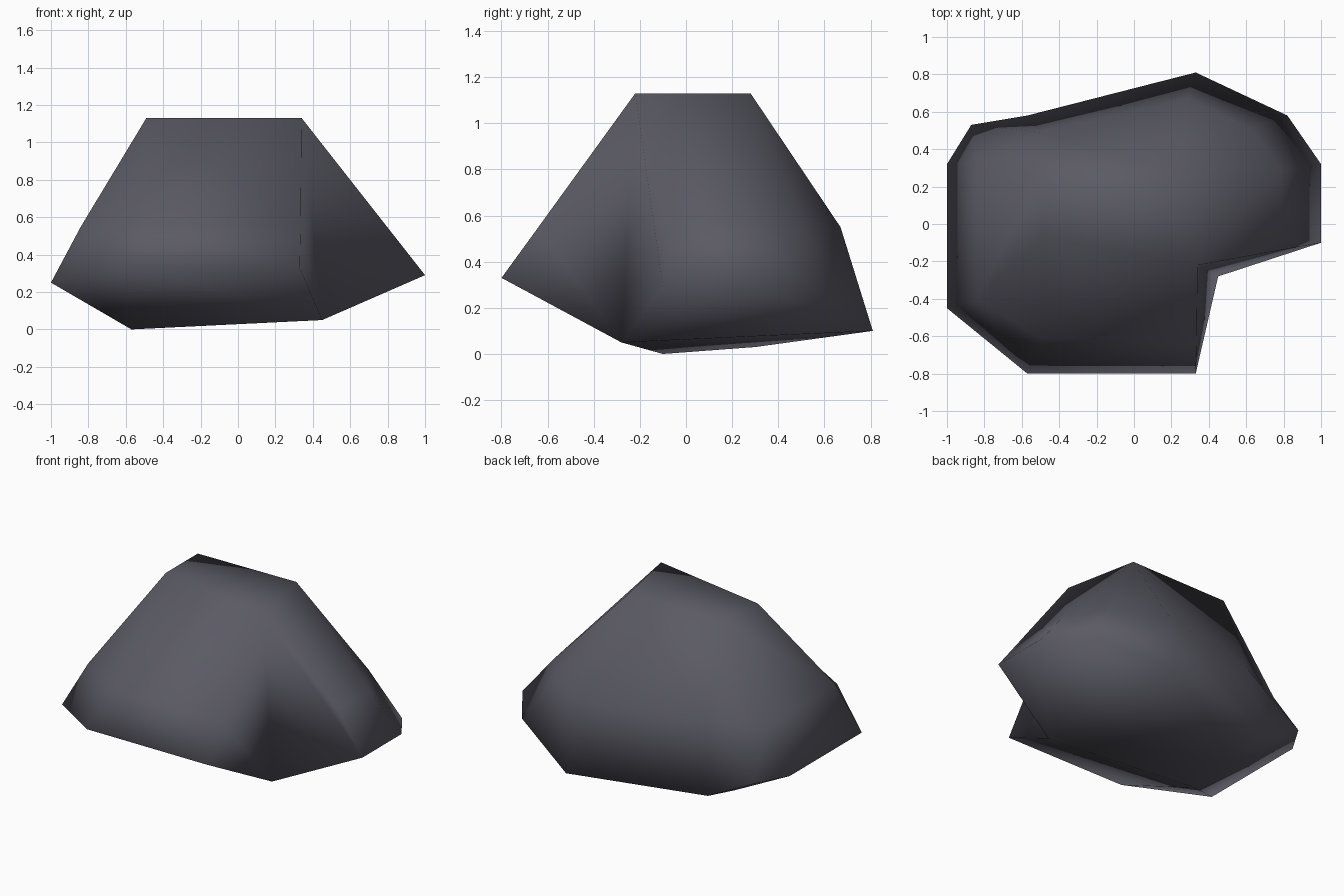
import bpy, bmesh

if "Cube" in bpy.data.objects:
    bpy.data.objects.remove(bpy.data.objects["Cube"])

# Material
stone = bpy.data.materials.new("dark slate grey")
stone.diffuse_color = (0.105, 0.103, 0.13, 1)
stone.use_nodes = True
stone.node_tree.nodes["Principled BSDF"].inputs["Base Color"].default_value = stone.diffuse_color

TOP, MID = 1.13, 0.55
# Corners of the summit, and the low points under the rock
t_fl, t_fr = (-0.49, -0.07, TOP), (0.34, -0.22, TOP)
t_br, t_bl = (0.24, 0.28, TOP), (-0.49, 0.27, TOP)
low_l, low_b, notch = (-0.57, -0.10, 0), (-0.57, 0.30, 0.03), (0.45, -0.28, 0.05)
back_r, back_l = (0.33, 0.81, 0.10), (-0.57, 0.58, 0.10)

# Columns around the rock: summit, shoulder, belt, underside
columns = [
    (t_fl, (-0.84, -0.40, MID), (-1.00, -0.45, 0.25), low_l),
    (t_fl, (-0.50, -0.61, MID), (-0.57, -0.80, 0.33), low_l),
    (t_fr, (0.335, -0.64, MID), (0.33, -0.80, 0.33), notch),
    (t_fr, t_fr, notch, notch),
    (t_fr, (0.79, -0.07, MID), (1.00, -0.10, 0.29), notch),
    (t_br, (0.79, 0.28, MID), (1.00, 0.32, 0.29), notch),
    (t_br, (0.62, 0.51, MID), (0.82, 0.58, 0.25), back_r),
    (t_br, (0.28, 0.67, MID), back_r, back_r),
    (t_bl, (-0.50, 0.49, MID), back_l, back_l),
    (t_bl, (-0.84, 0.33, MID), (-0.87, 0.53, 0.24), low_b),
    (t_bl, (-0.84, 0.33, MID), (-1.00, 0.32, 0.25), low_b),
]

bm = bmesh.new()
verts = {}


def face(points):
    """Add a face, merging repeated points and skipping collapsed faces."""
    pts = list(dict.fromkeys(points))
    if len(pts) > 2:
        bm.faces.new([verts.setdefault(p, None) or verts.update({p: bm.verts.new(p)}) or verts[p]
                      for p in pts])


# Skin between neighbouring columns
for i, a in enumerate(columns):
    b = columns[(i + 1) % len(columns)]
    for k in range(3):
        face((a[k], a[k + 1], b[k + 1], b[k]))

# Summit and underside caps
face((t_fl, t_fr, t_br, t_bl))
face((low_l, low_b, back_l, back_r, notch))

bmesh.ops.recalc_face_normals(bm, faces=bm.faces)
for f in bm.faces:
    f.smooth = True

mesh = bpy.data.meshes.new("boulder")
bm.to_mesh(mesh)
bm.free()
mesh.materials.append(stone)
boulder = bpy.data.objects.new("boulder", mesh)
bpy.context.collection.objects.link(boulder)
